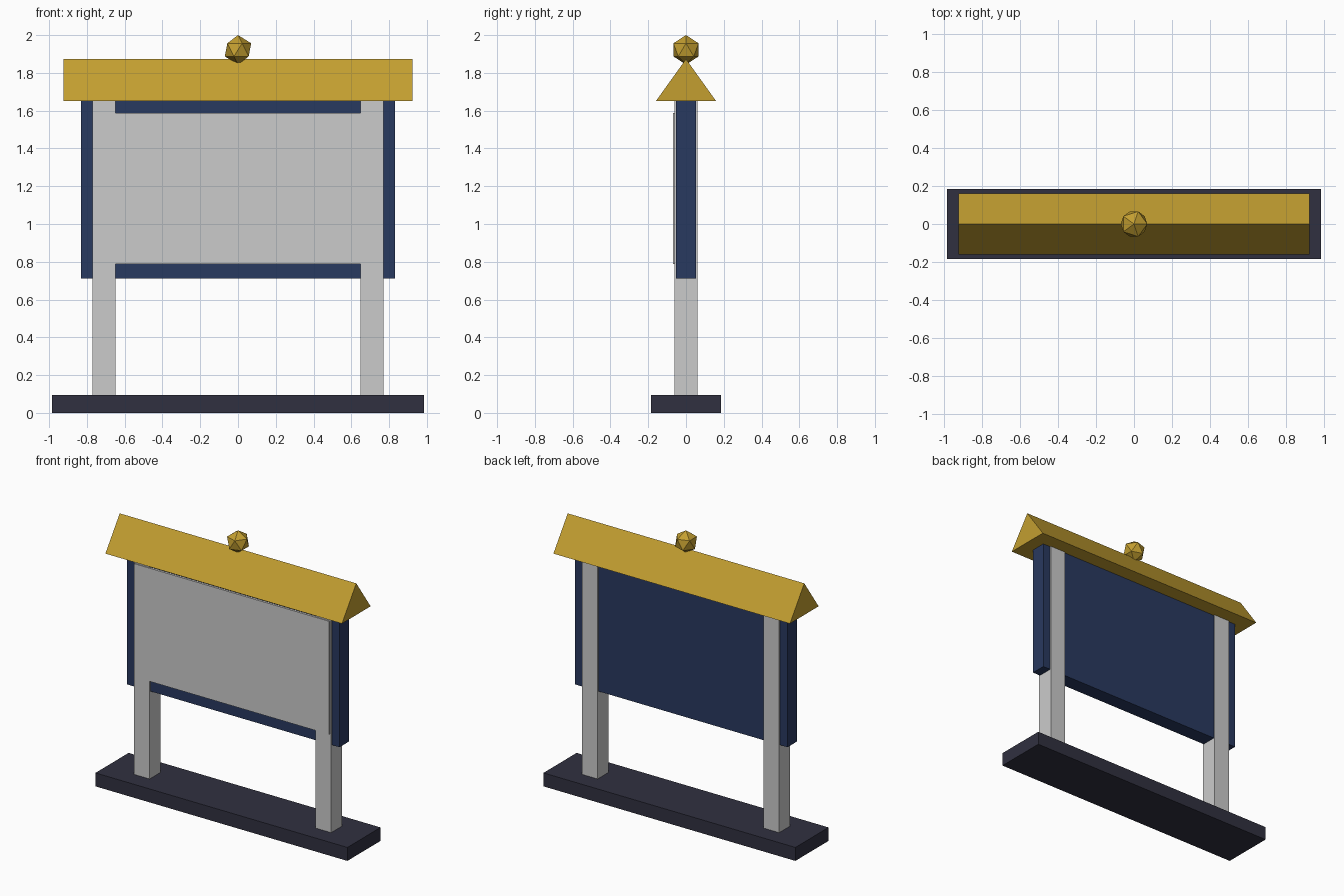
import bpy, bmesh

if "Cube" in bpy.data.objects:
    bpy.data.objects.remove(bpy.data.objects["Cube"])


def material(name, rgb):
    m = bpy.data.materials.new(name)
    m.diffuse_color = (*rgb, 1)
    m.use_nodes = True
    m.node_tree.nodes["Principled BSDF"].inputs["Base Color"].default_value = m.diffuse_color
    return m


gold = material("gold", (0.546, 0.345, 0.03))
navy = material("navy", (0.022, 0.041, 0.117))
dark = material("dark", (0.03, 0.03, 0.051))


def make(name, bm, mat=None):
    bmesh.ops.recalc_face_normals(bm, faces=bm.faces)
    me = bpy.data.meshes.new(name)
    bm.to_mesh(me)
    bm.free()
    ob = bpy.data.objects.new(name, me)
    bpy.context.collection.objects.link(ob)
    if mat:
        me.materials.append(mat)
    return ob


def box(name, x, y, z, mat=None):
    """Box from (min, max) ranges on each axis."""
    bm = bmesh.new()
    bmesh.ops.create_cube(bm, size=1)
    for v in bm.verts:
        for i, (lo, hi) in enumerate((x, y, z)):
            v.co[i] = lo if v.co[i] < 0 else hi
    return make(name, bm, mat)


# Base slab
box("base", (-0.984, 0.984), (-0.185, 0.185), (0, 0.095), dark)

# Two square posts
for side, s in (("left", -1), ("right", 1)):
    c = s * 0.709
    box(side + "_post", (c - 0.0615, c + 0.0615), (-0.0615, 0.0615), (0.095, 1.65))

# Board and the thin display sheet on its front
box("board", (-0.83, 0.83), (-0.053, 0.053), (0.711, 1.65), navy)
box("display_sheet", (-0.76, 0.76), (-0.068, -0.05), (0.788, 1.587))

# Gabled roof: triangle extruded along x
bm = bmesh.new()
profile = [(-0.16, 1.65), (0.16, 1.65), (0, 1.873)]
end = bm.faces.new([bm.verts.new((-0.924, y, z)) for y, z in profile])
ext = bmesh.ops.extrude_face_region(bm, geom=[end], use_keep_orig=True)
moved = [g for g in ext["geom"] if isinstance(g, bmesh.types.BMVert)]
bmesh.ops.translate(bm, verts=moved, vec=(1.848, 0, 0))
make("roof", bm, gold)

# Faceted finial ball
bm = bmesh.new()
bmesh.ops.create_icosphere(bm, subdivisions=1, radius=0.078)
finial = make("finial", bm, gold)
finial.location.z = 1.922
